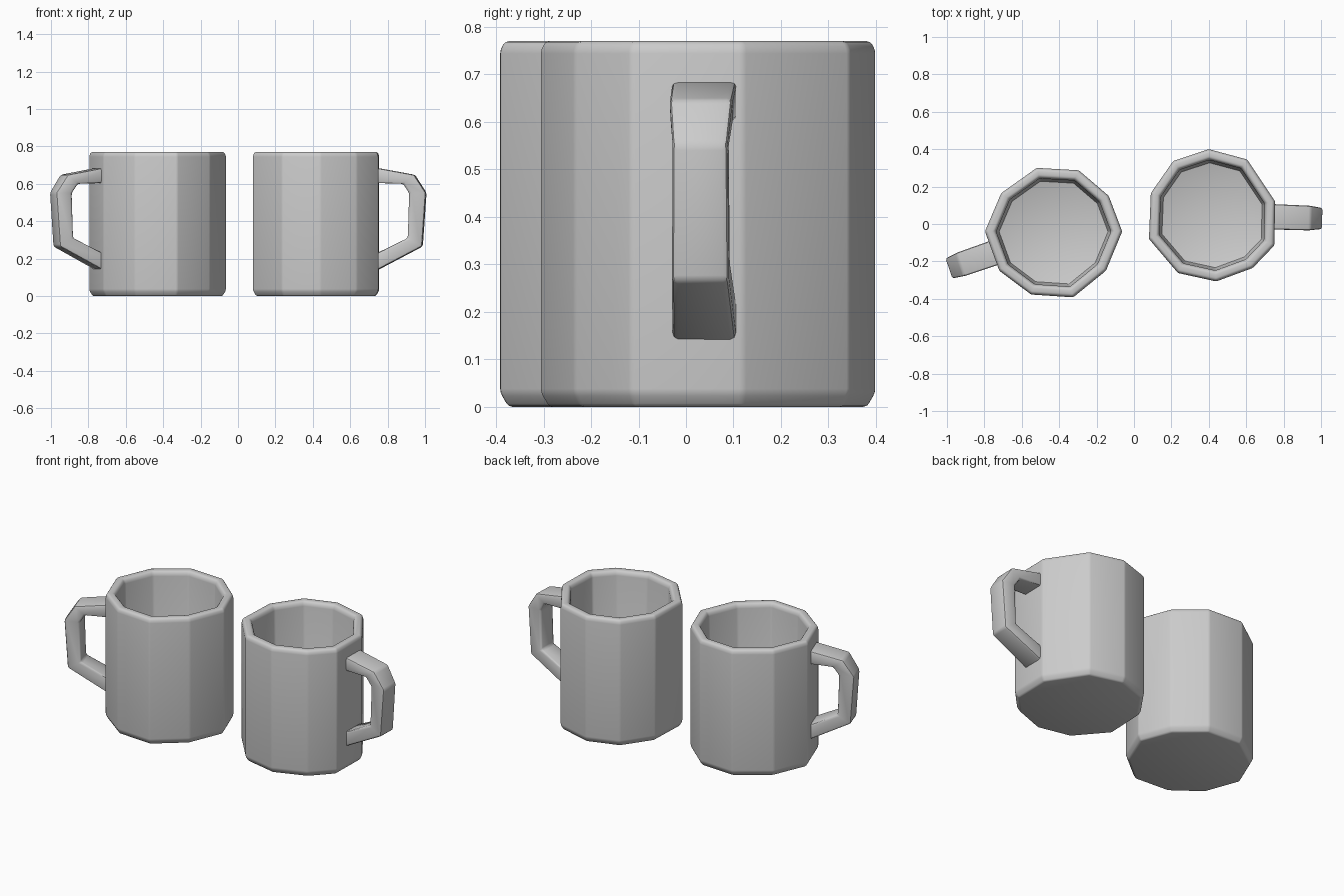
import bpy, bmesh, math
from mathutils import Vector, Matrix

if "Cube" in bpy.data.objects:
    bpy.data.objects.remove(bpy.data.objects["Cube"])

ceramic = bpy.data.materials.new("grey ceramic")
ceramic.diffuse_color = (0.6, 0.6, 0.6, 1)
ceramic.use_nodes = True
ceramic.node_tree.nodes["Principled BSDF"].inputs["Base Color"].default_value = ceramic.diffuse_color


def finish(name, bm, bevel, matrix):
    """Turn a bmesh into a softly bevelled, smooth shaded object."""
    bmesh.ops.recalc_face_normals(bm, faces=bm.faces)
    mesh = bpy.data.meshes.new(name)
    bm.to_mesh(mesh)
    bm.free()
    mesh.materials.append(ceramic)
    obj = bpy.data.objects.new(name, mesh)
    bpy.context.collection.objects.link(obj)
    obj.matrix_world = matrix
    mod = obj.modifiers.new("soft edges", 'BEVEL')
    mod.width, mod.segments = bevel, 2
    mod.limit_method, mod.angle_limit = 'ANGLE', math.radians(20)
    bpy.ops.object.select_all(action='DESELECT')
    obj.select_set(True)
    bpy.context.view_layer.objects.active = obj
    bpy.ops.object.modifier_apply(modifier=mod.name)
    bpy.ops.object.shade_smooth_by_angle(angle=math.radians(40))


def loft(rings):
    """Skin a list of equal-length point rings and cap both ends."""
    bm = bmesh.new()
    loops = [[bm.verts.new(p) for p in ring] for ring in rings]
    n = len(loops[0])
    for a, b in zip(loops, loops[1:]):
        for i in range(n):
            j = (i + 1) % n
            bm.faces.new((a[i], a[j], b[j], b[i]))
    bm.faces.new(loops[0])
    bm.faces.new(loops[-1])
    return bm


# Cup wall from outer base to inner floor: (outline scale, height)
WALL = [(0.95, 0), (1, 0.03), (1, 0.752), (0.97, 0.77),
        (0.87, 0.77), (0.835, 0.75), (0.80, 0.06)]
# Handle sections: outer reach, outer z, inner reach, inner z, half width
HANDLE = [(0.30, 0.69, 0.30, 0.605, 0.068), (0.53, 0.648, 0.47, 0.60, 0.066),
          (0.592, 0.552, 0.502, 0.55, 0.058), (0.572, 0.265, 0.495, 0.31, 0.060),
          (0.30, 0.122, 0.30, 0.215, 0.068)]


def mug(side, centre, outline, handle_angle):
    c = Vector((*centre, 0))
    pts = [Vector((x, y, 0)) - c for x, y in outline]
    rings = [[p * s + Vector((0, 0, z)) for p in pts] for s, z in WALL]
    finish(side + "_cup", loft(rings), 0.008, Matrix.Translation(c))
    sections = [[(ro, -w, zo), (ro, w, zo), (ri, w, zi), (ri, -w, zi)]
                for ro, zo, ri, zi, w in HANDLE]
    turn = Matrix.Rotation(math.radians(handle_angle), 4, 'Z')
    finish(side + "_handle", loft(sections), 0.012, Matrix.Translation(c) @ turn)


# Two hand-made, slightly uneven ten-sided mugs
mug("right", (0.415, 0.05),
    [(0.40, 0.40), (0.605, 0.345), (0.755, 0.12), (0.75, -0.115), (0.635, -0.235),
     (0.44, -0.307), (0.235, -0.262), (0.08, -0.08), (0.09, 0.165), (0.21, 0.337)], -2)
mug("left", (-0.43, -0.045),
    [(-0.52, 0.30), (-0.295, 0.287), (-0.135, 0.15), (-0.063, -0.04), (-0.15, -0.25),
     (-0.325, -0.392), (-0.55, -0.377), (-0.72, -0.25), (-0.797, -0.04), (-0.71, 0.165)], 199)
